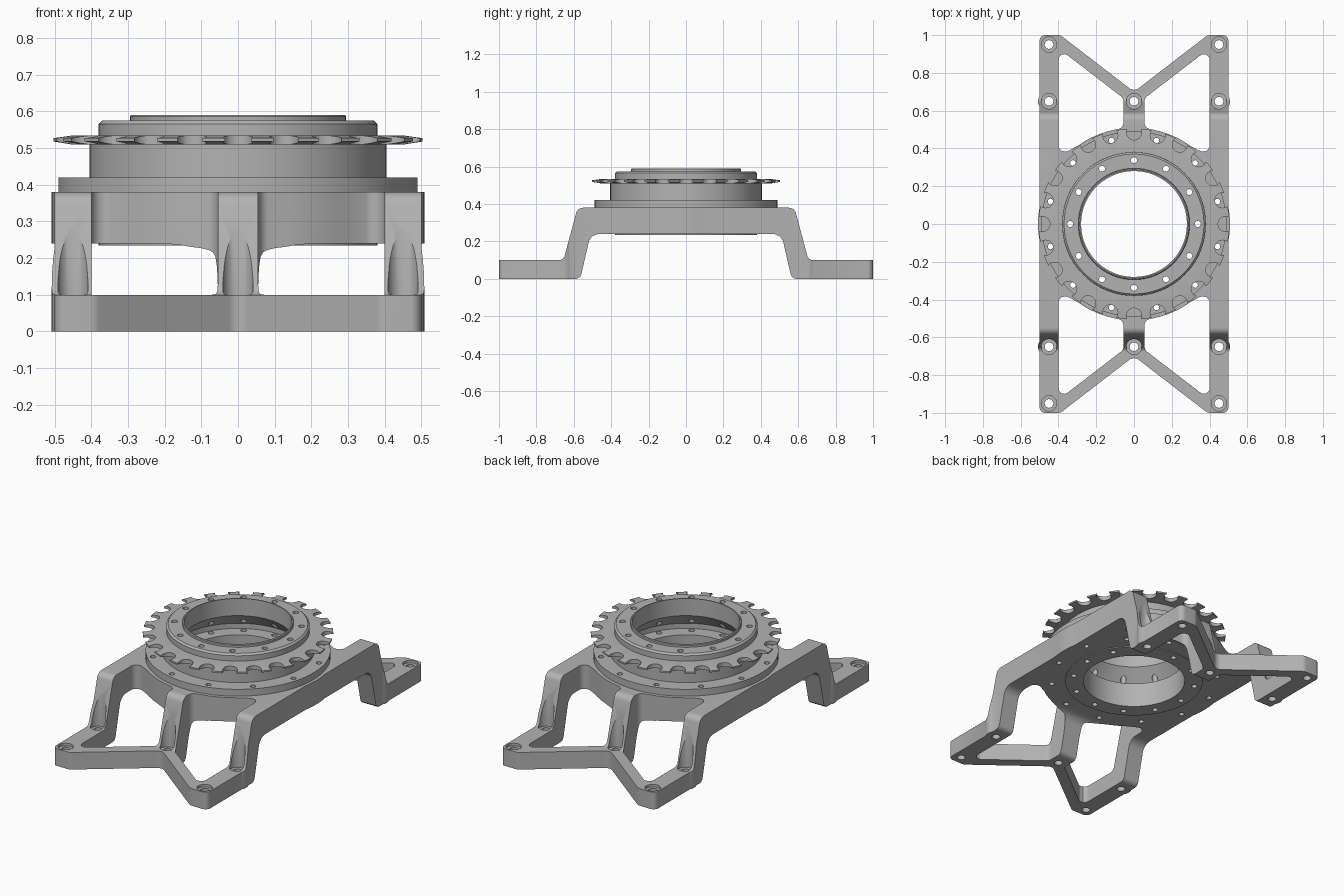
import bpy, bmesh, math
from math import cos, sin, pi
from mathutils import Vector

if "Cube" in bpy.data.objects:
    bpy.data.objects.remove(bpy.data.objects["Cube"], do_unlink=True)

GREY = (0.45, 0.45, 0.45, 1)
metal = bpy.data.materials.new("grey_metal")
metal.use_nodes = True
metal.diffuse_color = GREY
metal.node_tree.nodes["Principled BSDF"].inputs["Base Color"].default_value = GREY


def make(name, bm):
    bmesh.ops.recalc_face_normals(bm, faces=bm.faces)
    mesh = bpy.data.meshes.new(name)
    bm.to_mesh(mesh)
    bm.free()
    mesh.materials.append(metal)
    ob = bpy.data.objects.new(name, mesh)
    bpy.context.collection.objects.link(ob)
    return ob


def rounded(points, steps=6):
    """Polygon from (x, y, corner radius) points, with filleted corners."""
    out = []
    for i, (x, y, r) in enumerate(points):
        p = Vector((x, y))
        if r == 0:
            out.append(p)
            continue
        a = (Vector(points[i - 1][:2]) - p).normalized()
        b = (Vector(points[(i + 1) % len(points)][:2]) - p).normalized()
        half = a.angle(b) / 2
        centre = p + (a + b).normalized() * r / sin(half)
        start = p + a * r / math.tan(half) - centre
        end = p + b * r / math.tan(half) - centre
        for k in range(steps + 1):
            t = k / steps
            out.append(centre + (start * (1 - t) + end * t).normalized() * r)
    return out


def circle(x, y, r, n=32):
    return [(x + r * cos(2 * pi * k / n), y + r * sin(2 * pi * k / n)) for k in range(n)]


def prisms(name, loops, lo, hi, sideways=False):
    """Extrude flat loops along z, or along x when sideways."""
    bm = bmesh.new()
    for loop in loops:
        verts = [bm.verts.new((lo, p[0], p[1]) if sideways else (p[0], p[1], lo)) for p in loop]
        face = bm.faces.new(verts)
        new = bmesh.ops.extrude_face_region(bm, geom=[face])["geom"]
        shift = Vector((hi - lo, 0, 0)) if sideways else Vector((0, 0, hi - lo))
        bmesh.ops.translate(bm, vec=shift, verts=[g for g in new if isinstance(g, bmesh.types.BMVert)])
    return make(name, bm)


def lathe(name, profile, n=96):
    bm = bmesh.new()
    rings = [[bm.verts.new((r * cos(2 * pi * k / n), r * sin(2 * pi * k / n), z)) for r, z in profile]
             for k in range(n)]
    m = len(profile)
    for k in range(n):
        a, b = rings[k], rings[(k + 1) % n]
        for j in range(m):
            bm.faces.new((a[j], b[j], b[(j + 1) % m], a[(j + 1) % m]))
    return make(name, bm)


def boolean(ob, tool, operation):
    """Apply a boolean and remove its helper."""
    mod = ob.modifiers.new("boolean", "BOOLEAN")
    mod.operation, mod.object, mod.solver = operation, tool, "EXACT"
    bpy.context.view_layer.objects.active = ob
    bpy.ops.object.modifier_apply(modifier=mod.name)
    bpy.data.objects.remove(tool, do_unlink=True)


def bolt_circle(radius, r, offset=0.0, count=12, n=16):
    return [circle(radius * cos(2 * pi * k / count + offset), radius * sin(2 * pi * k / count + offset), r, n)
            for k in range(count)]


# Frame plan: rectangle with a V notch at each end
end = [(0.5, 1, 0.03), (0.39, 1, 0.04), (0, 0.70, 0.04), (-0.39, 1, 0.04), (-0.5, 1, 0.03)]
plan = rounded(end + [(-x, -y, r) for x, y, r in end])
frame = prisms("support_frame", [plan], -0.1, 0.5)

# Bolt bosses and the round centre
bolts_leg = [(x, s * 0.65) for x in (-0.45, 0, 0.45) for s in (-1, 1)]
bolts_corner = [(x, s * 0.95) for x in (-0.45, 0.45) for s in (-1, 1)]
bosses = [circle(x, y, 0.058) for x, y in bolts_leg] + [circle(0, 0, 0.508, 96)]
boolean(frame, prisms("bosses", bosses, -0.15, 0.55), "UNION")

# Four openings between legs, struts and centre
arc = [(0.51 * cos(math.radians(a)), 0.51 * sin(math.radians(a)), 0) for a in range(74, 50, -4)]
opening = rounded([(0.4, 0.93, 0.03), (0.055, 0.665, 0.04), (0.055, 0.51, 0.035)] + arc
                  + [(0.4, 0.36, 0.035)])
openings = [[(sx * x, sy * y) for x, y in opening] for sx in (-1, 1) for sy in (-1, 1)]
boolean(frame, prisms("openings", openings, -0.3, 0.7), "DIFFERENCE")

# Raised bridge shape in side profile
top = [(1, 0, 0), (1, 0.1, 0), (0.655, 0.1, 0.03), (0.58, 0.38, 0.04)]
under = [(0.51, 0.24, 0.06), (0.565, 0, 0.03)]
half = top
side = top + [(-y, z, r) for y, z, r in reversed(top)]
side += [(-y, z, r) for y, z, r in reversed(under)] + under
boolean(frame, prisms("side_profile", [rounded(side)], -0.7, 0.7, True), "INTERSECT")

# Bore, bolt holes and counterbores
through = [circle(x, y, 0.023, 24) for x, y in bolts_leg + bolts_corner]
through += bolt_circle(0.457, 0.015, pi / 12) + [circle(0, 0, 0.37, 96)]
boolean(frame, prisms("holes", through, -0.3, 0.7), "DIFFERENCE")
seats = [circle(x, y, 0.041) for x, y in bolts_leg + bolts_corner]
boolean(frame, prisms("counterbores", seats, 0.085, 0.7), "DIFFERENCE")

# Bearing housing with stepped flanges
bearing = lathe("bearing_housing", [
    (0.28, 0.235), (0.38, 0.235), (0.38, 0.38), (0.49, 0.38), (0.49, 0.42), (0.405, 0.42),
    (0.405, 0.515), (0.38, 0.515), (0.38, 0.565), (0.37, 0.575), (0.295, 0.575), (0.295, 0.586),
    (0.291, 0.59), (0.285, 0.59), (0.285, 0.49), (0.36, 0.41), (0.36, 0.38), (0.28, 0.38)])
bolts = bolt_circle(0.457, 0.015, pi / 12) + bolt_circle(0.338, 0.016)
boolean(bearing, prisms("bearing_bolts", bolts, 0.1, 0.8), "DIFFERENCE")

# Toothed ring
sprocket = lathe("sprocket_ring", [
    (0.37, 0.51), (0.455, 0.51), (0.505, 0.518), (0.505, 0.527), (0.455, 0.534), (0.37, 0.534)])
boolean(sprocket, prisms("tooth_gaps", bolt_circle(0.485, 0.04, 0, 24, 24), 0.4, 0.7), "DIFFERENCE")

# Smooth curved surfaces, keep edges crisp
bpy.ops.object.select_all(action="DESELECT")
for ob in (frame, bearing, sprocket):
    ob.select_set(True)
bpy.context.view_layer.objects.active = frame
bpy.ops.object.shade_smooth_by_angle(angle=math.radians(30))
